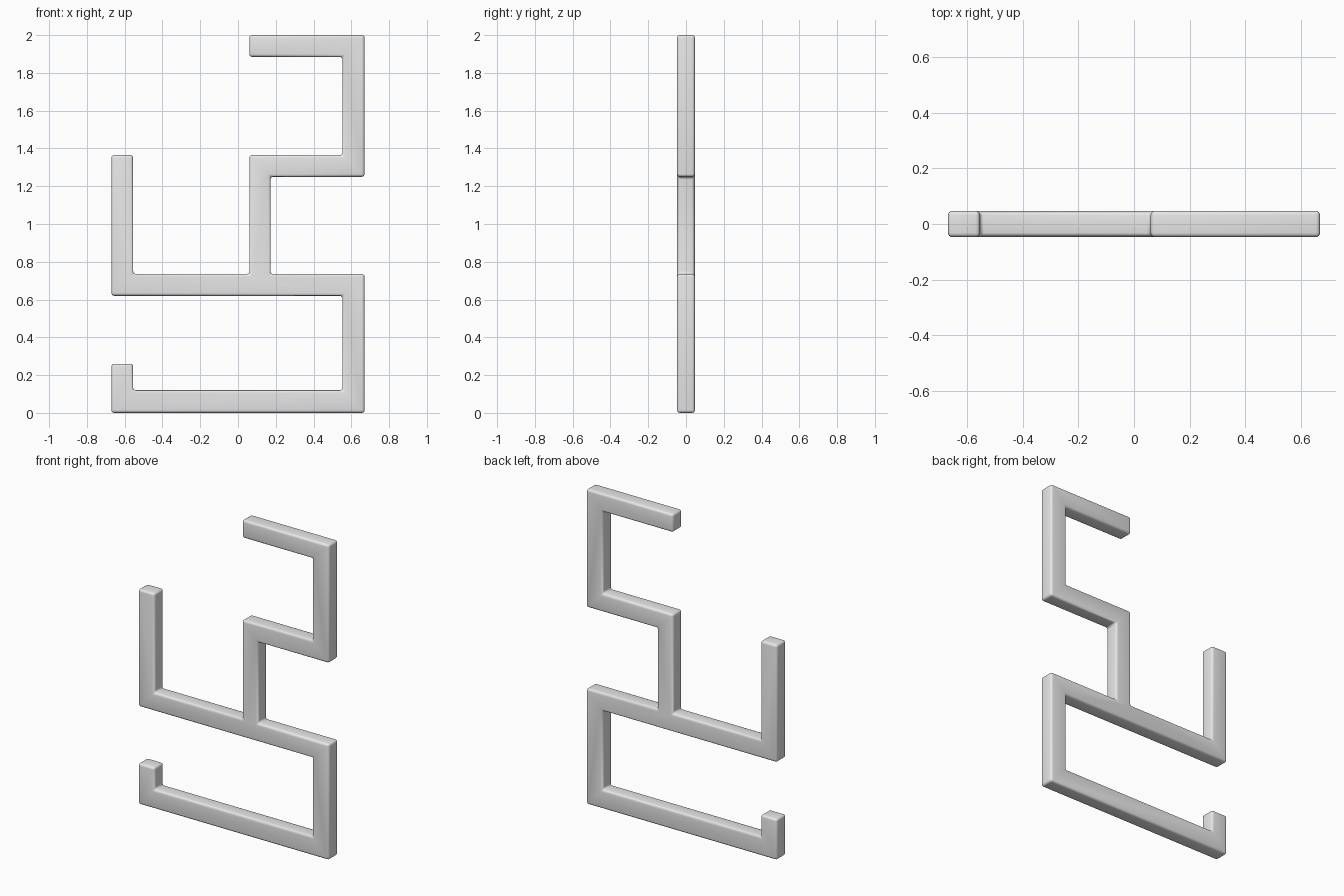
import bpy
import bmesh
import math

cube = bpy.data.objects.get("Cube")
if cube:
    bpy.data.objects.remove(cube, do_unlink=True)

# Plain grey finish
grey = bpy.data.materials.new("light_grey")
grey.use_nodes = True
colour = (0.8, 0.8, 0.8, 1.0)
grey.diffuse_color = colour
grey.node_tree.nodes["Principled BSDF"].inputs["Base Color"].default_value = colour

# Column edges across the frame
left, left_in, stem, stem_in, right_in, right = -0.67, -0.555, 0.06, 0.172, 0.553, 0.67
# Heights of the bars, bottom and top of each
base_top, hook_top = 0.12, 0.26
mid_low, mid_top = 0.62, 0.735
high_low, high_top = 1.25, 1.365
crown_low, crown_top = 1.885, 2.0
half_depth = 0.047

# Continuous outline of the bent bar, anticlockwise from the lower left
outline = [
    (left, 0), (right, 0), (right, mid_top), (stem_in, mid_top),
    (stem_in, high_low), (right, high_low), (right, crown_top),
    (stem, crown_top), (stem, crown_low), (right_in, crown_low),
    (right_in, high_top), (stem, high_top), (stem, mid_top),
    (left_in, mid_top), (left_in, high_top), (left, high_top),
    (left, mid_low), (right_in, mid_low), (right_in, base_top),
    (left_in, base_top), (left_in, hook_top), (left, hook_top),
]

# Extrude the outline through the depth
bm = bmesh.new()
front = bm.faces.new([bm.verts.new((x, -half_depth, z)) for x, z in outline])
extruded = bmesh.ops.extrude_face_region(bm, geom=[front], use_keep_orig=True)
moved = [v for v in extruded["geom"] if isinstance(v, bmesh.types.BMVert)]
bmesh.ops.translate(bm, verts=moved, vec=(0, 2 * half_depth, 0))
bmesh.ops.recalc_face_normals(bm, faces=bm.faces)
mesh = bpy.data.meshes.new("bent_bar_frame")
bm.to_mesh(mesh)
bm.free()
mesh.materials.append(grey)

frame = bpy.data.objects.new("bent_bar_frame", mesh)
bpy.context.collection.objects.link(frame)

# Rounded edges and inner corners
bevel = frame.modifiers.new("rounded_edges", "BEVEL")
bevel.width = 0.015
bevel.segments = 4
bevel.limit_method = "ANGLE"

bpy.ops.object.select_all(action="DESELECT")
frame.select_set(True)
bpy.context.view_layer.objects.active = frame
bpy.ops.object.modifier_apply(modifier=bevel.name)
bpy.ops.object.shade_smooth_by_angle(angle=math.radians(40))
